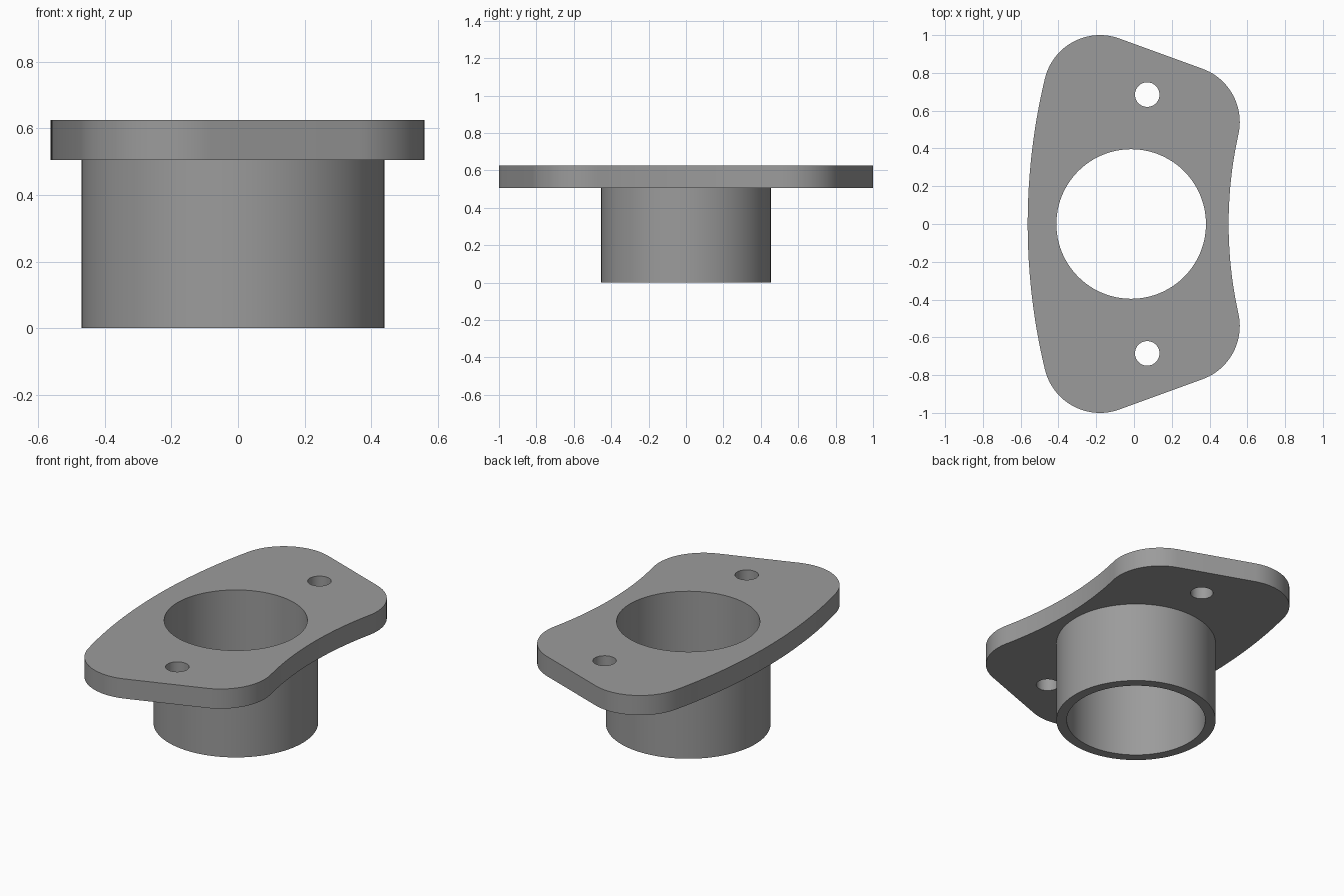
import bpy, bmesh, math

if "Cube" in bpy.data.objects:
    bpy.data.objects.remove(bpy.data.objects["Cube"])

Z_FLANGE, Z_TOP = 0.505, 0.625      # underside and top of the flange
TUBE_X, R_OUT, R_BORE = -0.015, 0.455, 0.396


def arc(cx, cy, r, a0, a1, n):
    """Points on an arc, angles in degrees."""
    return [(cx + r * math.cos(math.radians(a0 + (a1 - a0) * i / n)),
             cy + r * math.sin(math.radians(a0 + (a1 - a0) * i / n)))
            for i in range(n + 1)]


def circle(cx, cy, r, n):
    return arc(cx, cy, r, 0, 360, n)[:-1]


def flange_outline():
    """Rounded corners joined by straight ends, a hollow right and a bowed left side."""
    r, hollow, bow = 0.3, 12.5, 13.5
    right, left = (0.26, 0.54), (-0.18, 0.70)
    corner_r = arc(*right, r, -hollow, 70, 20)
    corner_l = arc(*left, r, 70, 180 - bow, 24)
    # large side arcs are tangent to the corner arcs
    x, y = corner_r[0]
    big = y / math.sin(math.radians(hollow))
    side_r = arc(x + big * math.cos(math.radians(hollow)), 0, big, 180, 180 - hollow, 10)
    x, y = corner_l[-1]
    big = y / math.sin(math.radians(bow))
    side_l = arc(x + big * math.cos(math.radians(bow)), 0, big, 180 - bow, 180, 12)
    half = side_r[:-1] + corner_r + corner_l + side_l[1:]
    return half + [(px, -py) for px, py in half[-2:0:-1]]


bm = bmesh.new()


def loop(points, z):
    verts = [bm.verts.new((x, y, z)) for x, y in points]
    for a, b in zip(verts, verts[1:] + verts[:1]):
        bm.edges.new((a, b))
    return verts


def wall(low, high):
    n = len(low)
    for i in range(n):
        j = (i + 1) % n
        bm.faces.new((low[i], low[j], high[j], high[i]))


def cap(*loops):
    """Flat face area bounded by an outer loop and any hole loops."""
    edges = [bm.edges.get((a, b)) for l in loops for a, b in zip(l, l[1:] + l[:1])]
    bmesh.ops.triangle_fill(bm, edges=edges, use_beauty=True)


outline = flange_outline()
bore = circle(TUBE_X, 0, R_BORE, 96)
tube = circle(TUBE_X, 0, R_OUT, 96)
bolts = [circle(0.07, s * 0.685, 0.065, 40) for s in (1, -1)]

# Flange plate edge and bolt holes
rim_low, rim_high = loop(outline, Z_FLANGE), loop(outline, Z_TOP)
bolts_low = [loop(b, Z_FLANGE) for b in bolts]
bolts_high = [loop(b, Z_TOP) for b in bolts]

# Tube below the flange, with the bore running through both
bore_low, bore_high = loop(bore, 0), loop(bore, Z_TOP)
tube_low, tube_high = loop(tube, 0), loop(tube, Z_FLANGE)

cap(rim_high, bore_high, *bolts_high)
cap(rim_low, tube_high, *bolts_low)
cap(tube_low, bore_low)
pairs = [(rim_low, rim_high), (bore_low, bore_high), (tube_low, tube_high)]
for low, high in pairs + list(zip(bolts_low, bolts_high)):
    wall(low, high)
bmesh.ops.recalc_face_normals(bm, faces=bm.faces)

mesh = bpy.data.meshes.new("flanged_tube")
bm.to_mesh(mesh)
bm.free()
obj = bpy.data.objects.new("flanged_tube", mesh)
bpy.context.collection.objects.link(obj)

grey = bpy.data.materials.new("mid_grey")
grey.diffuse_color = (0.33, 0.33, 0.33, 1)
grey.use_nodes = True
grey.node_tree.nodes["Principled BSDF"].inputs["Base Color"].default_value = grey.diffuse_color
mesh.materials.append(grey)

bpy.context.view_layer.objects.active = obj
obj.select_set(True)
bpy.ops.object.shade_smooth_by_angle(angle=math.radians(30))
